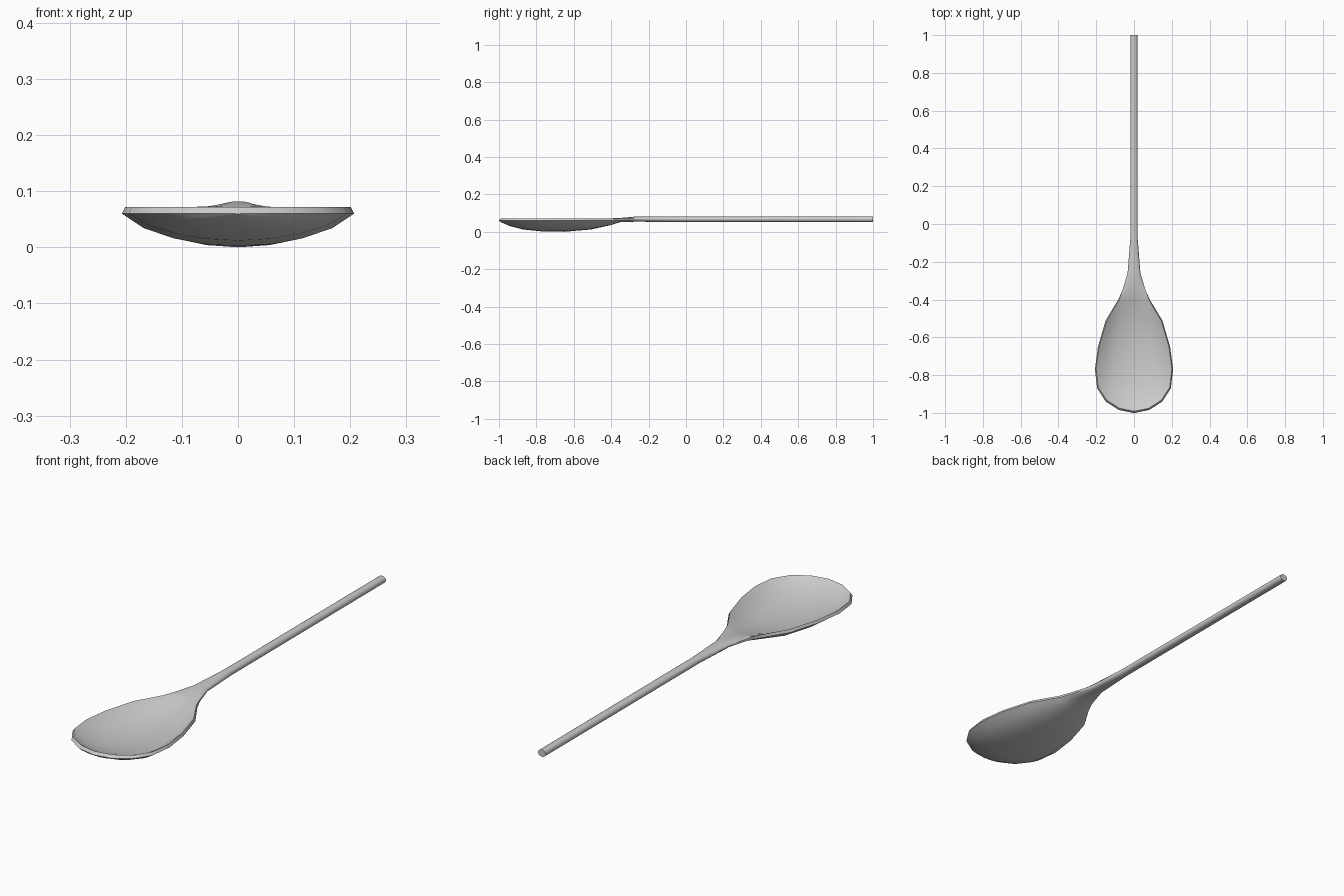
import bpy, bmesh, math

# Spoon stations along its length:
# y, half width, top centre z, bottom centre z, rim top z, rim outer z, roundness exponent, rim inset
stations = [
    (-1.000, 0.004, 0.072, 0.059, 0.072, 0.060, 0.75, 1),
    (-0.985, 0.080, 0.064, 0.049, 0.072, 0.060, 0.75, 1),
    (-0.940, 0.150, 0.046, 0.030, 0.072, 0.060, 0.75, 1),
    (-0.870, 0.195, 0.028, 0.012, 0.072, 0.060, 0.75, 1),
    (-0.770, 0.207, 0.017, 0.002, 0.072, 0.060, 0.75, 1),
    (-0.650, 0.191, 0.015, 0.000, 0.072, 0.060, 0.75, 1),
    (-0.510, 0.150, 0.028, 0.012, 0.072, 0.060, 0.75, 1),
    (-0.400, 0.083, 0.058, 0.036, 0.072, 0.061, 0.75, .6),
    (-0.350, 0.061, 0.074, 0.052, 0.072, 0.063, 0.7, 0),
    (-0.260, 0.034, 0.082, 0.054, 0.071, 0.065, 0.6, 0),
    (-0.070, 0.019, 0.082, 0.052, 0.069, 0.065, 0.5, 0),
    (1.000, 0.018, 0.082, 0.052, 0.069, 0.065, 0.5, 0),
]
half = [0.29, 0.55, 0.81, 1.0]
across = [-s for s in reversed(half)] + [0.0] + half


def section(y, w, top, bottom, rim_top, rim_out, power, inset):
    """Closed ring: concave or domed upper side, then rounded underside."""
    k = 1 - 0.03 * inset
    bulge = lambda s: max(0.0, 1 - s * s) ** power
    upper = [(s * w * k, -0.68 + (y + 0.68) * k if inset else y,
              rim_top + (top - rim_top) * bulge(s)) for s in across]
    lower = [(s * w, y, rim_out + (bottom - rim_out) * bulge(s))
             for s in reversed(across)]
    return upper + lower


# Loft bowl, neck and handle as one continuous skin
bm = bmesh.new()
rings = [[bm.verts.new(p) for p in section(*st)] for st in stations]
for a, b in zip(rings, rings[1:]):
    n = len(a)
    for i in range(n):
        j = (i + 1) % n
        bm.faces.new((a[i], a[j], b[j], b[i]))
bm.faces.new(rings[0])
bm.faces.new(rings[-1])
bmesh.ops.recalc_face_normals(bm, faces=bm.faces)

mesh = bpy.data.meshes.new("spoon")
bm.to_mesh(mesh)
bm.free()
spoon = bpy.data.objects.new("spoon", mesh)
bpy.context.collection.objects.link(spoon)

# Smooth surfaces with a crisp rim and handle end
bpy.context.view_layer.objects.active = spoon
spoon.select_set(True)
bpy.ops.object.shade_smooth_by_angle(angle=math.radians(40))
